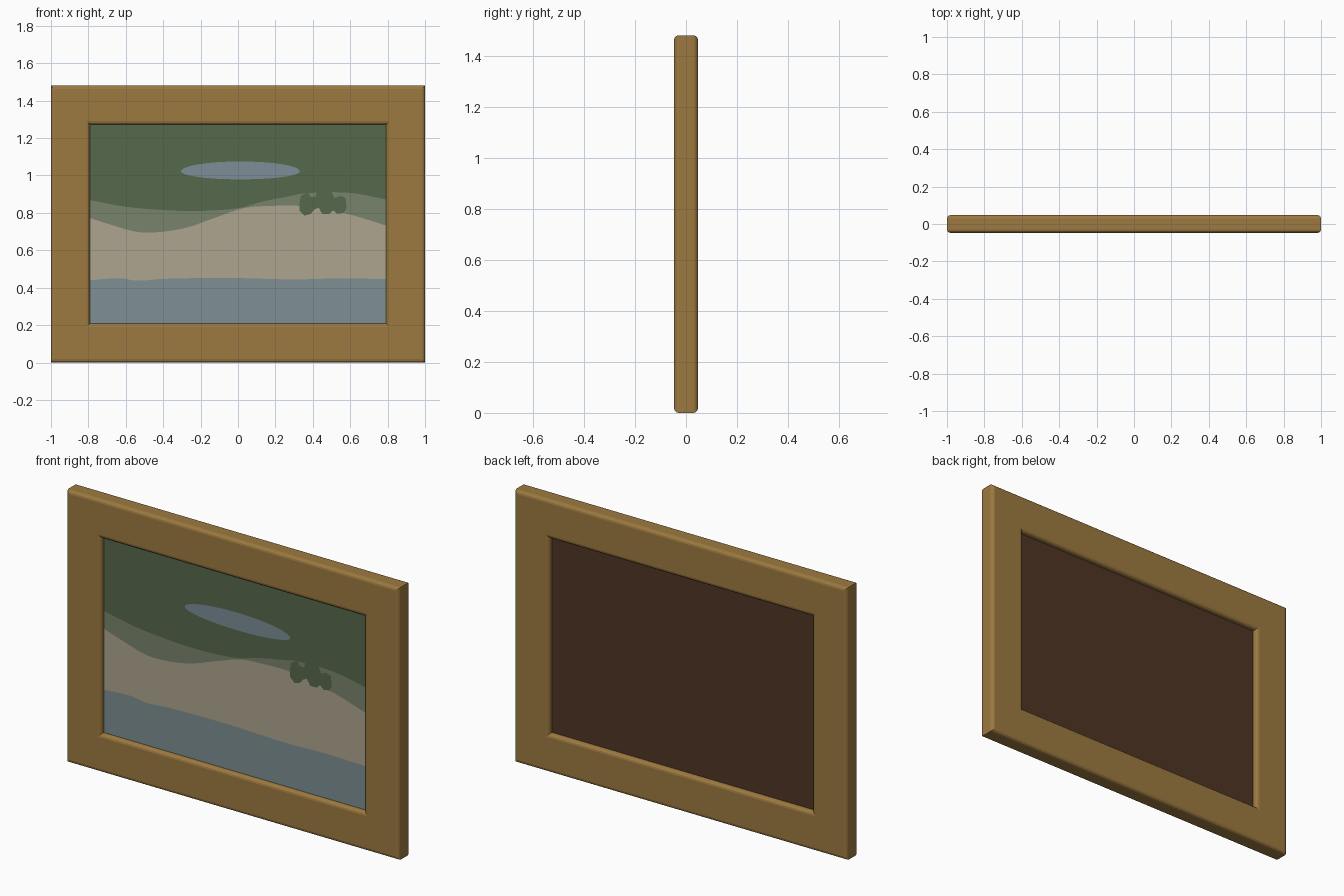
import bpy, bmesh, math

if "Cube" in bpy.data.objects:
    bpy.data.objects.remove(bpy.data.objects["Cube"])

H = 1.48          # total height
T = 0.047         # half thickness
W = 0.208         # width of the frame moulding
R = 0.018         # edge rounding


def material(name, r, g, b):
    def lin(c):
        c /= 255
        return c / 12.92 if c <= 0.04045 else ((c + 0.055) / 1.055) ** 2.4
    m = bpy.data.materials.new(name)
    m.diffuse_color = (lin(r), lin(g), lin(b), 1)
    m.use_nodes = True
    m.node_tree.nodes["Principled BSDF"].inputs["Base Color"].default_value = m.diffuse_color
    return m


wood = material("golden_wood", 157, 122, 64)
backing = material("dark_brown", 80, 53, 37)
forest = material("forest_green", 86, 105, 75)
sage = material("sage_green", 121, 131, 108)
sand = material("sand_beige", 173, 165, 142)
water = material("water_blue", 126, 143, 147)
cloud = material("cloud_blue", 125, 141, 151)


def finish(bm, name, mat):
    me = bpy.data.meshes.new(name)
    bm.to_mesh(me)
    bm.free()
    me.materials.append(mat)
    ob = bpy.data.objects.new(name, me)
    bpy.context.collection.objects.link(ob)
    return ob


# Frame: rounded profile swept round a rectangle with mitred corners
profile = []
for cu, cy, a0 in ((R, -T + R, 180), (W - R, -T + R, 270), (W - R, T - R, 0), (R, T - R, 90)):
    for i in range(4):
        a = math.radians(a0 + 30 * i)
        profile.append((cu + R * math.cos(a), cy + R * math.sin(a)))
bm = bmesh.new()
rings = []
for sx, top in ((-1, 0), (1, 0), (1, 1), (-1, 1)):
    rings.append([bm.verts.new((sx * (1 - u), y, H - u if top else u)) for u, y in profile])
n = len(profile)
for k in range(4):
    a, b = rings[k], rings[(k + 1) % 4]
    for i in range(n):
        j = (i + 1) % n
        bm.faces.new((a[i], b[i], b[j], a[j]))
bmesh.ops.recalc_face_normals(bm, faces=bm.faces)
finish(bm, "frame", wood)

# Backing board
bm = bmesh.new()
bmesh.ops.create_cube(bm, size=1)
for v in bm.verts:
    v.co = (v.co.x * 1.6, v.co.y * 0.038, H / 2 + v.co.z * (H - 2 * W + 0.016))
finish(bm, "backing_board", backing)


# Painted bands between boundary curves
def curve(points):
    def f(x):
        for i in range(len(points) - 1):
            (x0, z0), (x1, z1) = points[i], points[i + 1]
            if x <= x1 or i == len(points) - 2:
                break
        def slope(k):
            a, b = points[max(k - 1, 0)], points[min(k + 1, len(points) - 1)]
            return (b[1] - a[1]) / (b[0] - a[0])
        d = x1 - x0
        t = (x - x0) / d
        return ((2 * t**3 - 3 * t**2 + 1) * z0 + (t**3 - 2 * t**2 + t) * d * slope(i)
                + (3 * t**2 - 2 * t**3) * z1 + (t**3 - t**2) * d * slope(i + 1))
    return f


shore = curve([(-.8, .44), (-.63, .45), (-.54, .437), (-.4, .447), (-.05, .452),
               (.3, .444), (.55, .45), (.8, .445)])
dune = curve([(-.8, .775), (-.69, .74), (-.55, .70), (-.45, .695), (-.28, .72), (-.12, .775),
              (.03, .825), (.17, .837), (.33, .837), (.58, .795), (.8, .73)])
hill = curve([(-.8, .87), (-.58, .83), (-.26, .81), (0, .825), (.13, .86), (.28, .89),
              (.36, .905), (.55, .91), (.65, .90), (.8, .87)])


def band(name, low, high, mat, steps=64):
    bm = bmesh.new()
    cols = []
    for i in range(steps + 1):
        x = -0.8 + 1.6 * i / steps
        cols.append([bm.verts.new((x, -0.021, f(x))) for f in (low, high)])
    for a, b in zip(cols, cols[1:]):
        bm.faces.new((a[0], b[0], b[1], a[1]))
    finish(bm, name, mat)


band("painted_water", lambda x: 0.2, shore, water)
band("painted_sand", shore, dune, sand)
band("painted_hill", dune, hill, sage)
band("painted_forest", hill, lambda x: H - 0.2, forest)


# Flat shapes painted over the bands
def patch(name, pts, mat):
    bm = bmesh.new()
    f = bm.faces.new([bm.verts.new((x, -0.023, z)) for x, z in pts])
    f.normal_update()
    if f.normal.y > 0:
        f.normal_flip()
    bmesh.ops.triangulate(bm, faces=[f])
    finish(bm, name, mat)


oval = []
for i in range(48):
    a = 2 * math.pi * i / 48
    c, s = math.cos(a), math.sin(a)
    oval.append((0.013 + 0.318 * c, 1.022 + (0.053 if s > 0 else 0.043) * s))
patch("painted_cloud", oval, cloud)

patch("painted_bush", [(.33, .86), (.335, .89), (.375, .91), (.388, .885), (.414, .885),
                       (.42, .91), (.5, .915), (.515, .88), (.55, .89), (.575, .88),
                       (.58, .825), (.565, .80), (.53, .795), (.51, .815), (.49, .795),
                       (.45, .795), (.43, .83), (.405, .815), (.39, .795), (.355, .785),
                       (.33, .81)], forest)
